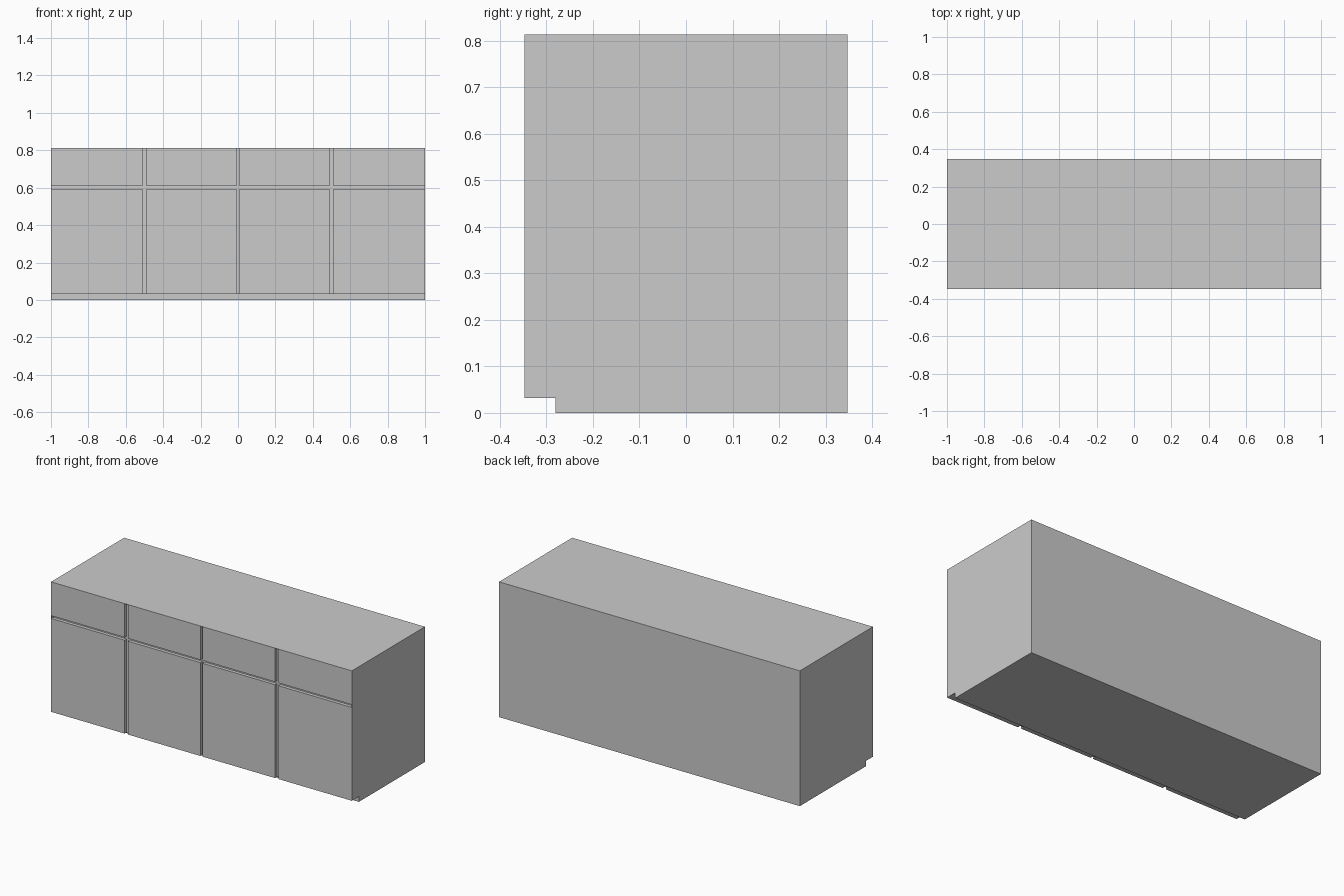
import bpy, bmesh

if "Cube" in bpy.data.objects:
    bpy.data.objects.remove(bpy.data.objects["Cube"])

W, D, H = 1.0, 0.347, 0.813      # half width, half depth, height
KICK_Y, KICK_Z = -0.28, 0.032    # recessed plinth
FACE = -D + 0.02                 # carcass front, behind the fronts
SKIN = 0.002                     # thin edge closing the gaps at top and sides


def extrude_profile(name, pts, x0, x1):
    """Closed (y, z) outline extruded along x."""
    bm = bmesh.new()
    face = bm.faces.new([bm.verts.new((x0, y, z)) for y, z in pts])
    ext = bmesh.ops.extrude_face_region(bm, geom=[face])["geom"]
    verts = [g for g in ext if isinstance(g, bmesh.types.BMVert)]
    bmesh.ops.translate(bm, verts=verts, vec=(x1 - x0, 0, 0))
    bmesh.ops.recalc_face_normals(bm, faces=bm.faces)
    mesh = bpy.data.meshes.new(name)
    bm.to_mesh(mesh)
    bm.free()
    obj = bpy.data.objects.new(name, mesh)
    bpy.context.collection.objects.link(obj)
    return obj


def front_panel(name, x0, x1, z0, z1):
    """Flat panel sitting on the carcass front."""
    return extrude_profile(name, [(-D, z0), (FACE, z0), (FACE, z1), (-D, z1)], x0, x1)


# Carcass with recessed plinth
extrude_profile("carcass", [(KICK_Y, 0), (D, 0), (D, H), (FACE, H),
                            (FACE, KICK_Z), (KICK_Y, KICK_Z)], -W, W)

# Thin top and side edges
front_panel("top_edge", -W, W, H - SKIN, H)
for side, x in (("left", -W), ("right", W - SKIN)):
    front_panel(side + "_edge", x, x + SKIN, KICK_Z, H - SKIN)

# Four doors with a drawer above each, mirrored about the centre
columns = [(0.008, 0.489), (0.511, W - SKIN)]
for i, (a, b) in enumerate(columns):
    for side, x0, x1 in (("left", -b, -a), ("right", a, b)):
        front_panel(f"{side}_door_{i + 1}", x0, x1, KICK_Z, 0.593)
        front_panel(f"{side}_drawer_{i + 1}", x0, x1, 0.61, H - SKIN)
